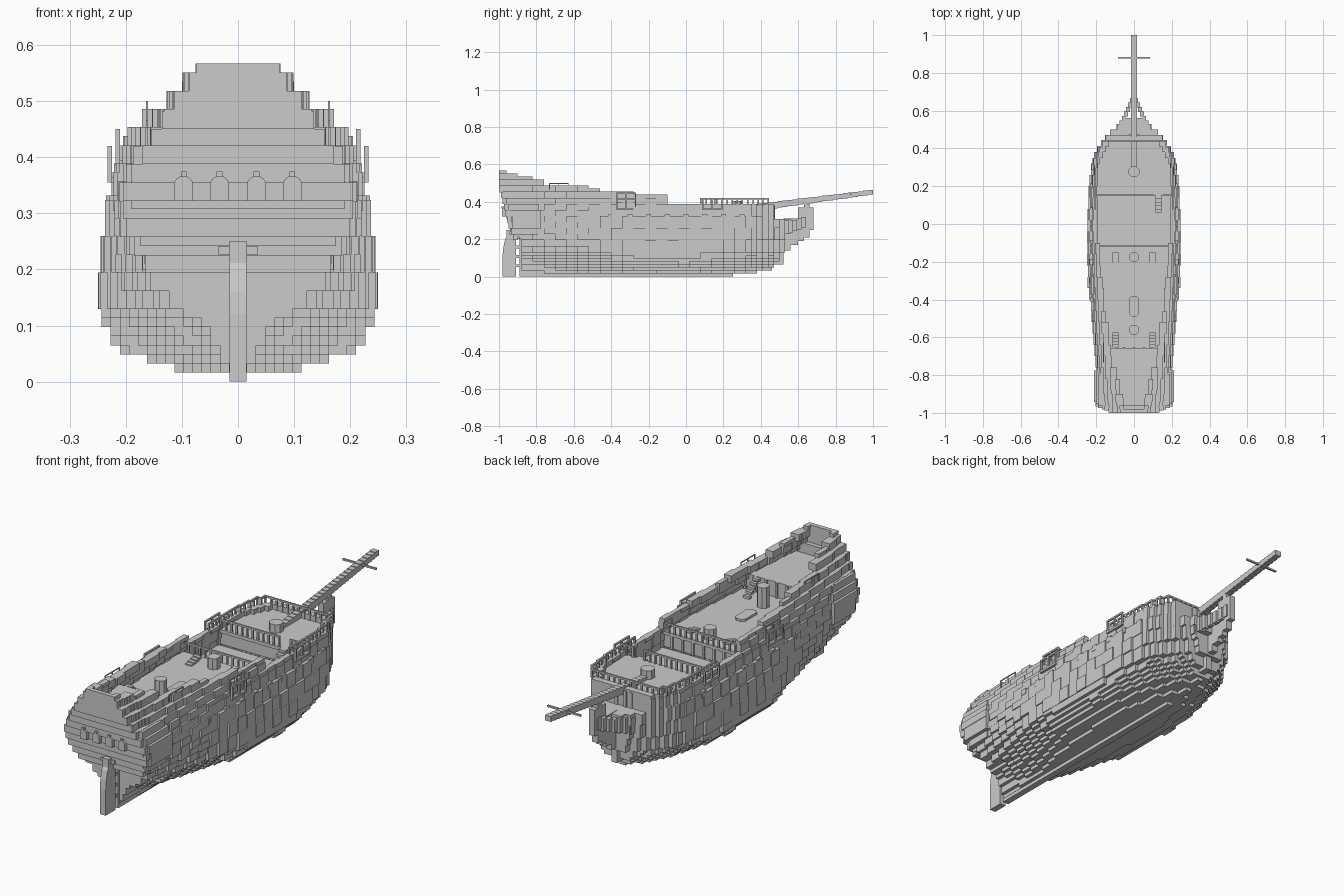
import bpy, bmesh, math

if "Cube" in bpy.data.objects:
    bpy.data.objects.remove(bpy.data.objects["Cube"])

# ---------- helpers ----------
def box(bm, x0, x1, y0, y1, z0, z1, mirror=False):
    for s in ((1, -1) if mirror else (1,)):
        a, b = sorted((x0 * s, x1 * s))
        v = [bm.verts.new((x, y, z)) for z in (z0, z1) for x, y in ((a, y0), (b, y0), (b, y1), (a, y1))]
        for f in ((3, 2, 1, 0), (4, 5, 6, 7), (0, 1, 5, 4), (1, 2, 6, 5), (2, 3, 7, 6), (3, 0, 4, 7)):
            bm.faces.new([v[i] for i in f])

def prism(bm, pts, depth):
    """Close a 3D outline and extrude it along the vector depth."""
    f = bm.faces.new([bm.verts.new(p) for p in pts])
    ext = bmesh.ops.extrude_face_region(bm, geom=[f])
    bmesh.ops.translate(bm, vec=depth, verts=[e for e in ext["geom"] if isinstance(e, bmesh.types.BMVert)])
    bmesh.ops.recalc_face_normals(bm, faces=bm.faces)

def finish(bm, name):
    me = bpy.data.meshes.new(name)
    bm.to_mesh(me)
    bm.free()
    ob = bpy.data.objects.new(name, me)
    bpy.context.collection.objects.link(ob)

def interp(pts, t):
    if t <= pts[0][0]:
        return pts[0][1]
    for (a, va), (b, vb) in zip(pts, pts[1:]):
        if t <= b:
            return va + (vb - va) * (t - a) / (b - a)
    return pts[-1][1]

# ---------- hull lines: half widths per station ----------
Z = (.02, .05, .1, .16, .22, .29, .36, .42, .48, .56)
LINES = (
    (-1.0, (.015, .015, .025, .11, .16, .19, .185, .162, .125, .07)),
    (-.78, (.02, .035, .075, .16, .185, .198, .19, .175, .145, .09)),
    (-.6, (.035, .08, .15, .198, .212, .214, .205, .19, .16, .13)),
    (-.3, (.085, .185, .235, .245, .242, .235, .222, .205, .18, .16)),
    (0, (.1, .2, .243, .247, .243, .233, .22, .208, .2, .2)),
    (.2, (.07, .165, .22, .236, .237, .232, .22, .21, .2, .2)),
    (.35, (.02, .11, .175, .205, .215, .218, .212, .2, .2, .2)),
    (.45, (.015, .045, .1, .135, .155, .16, .155, .15, .15, .15)),
    (.55, (.012, .015, .02, .03, .045, .055, .055, .05, .05, .05)))
STERN = ((0, -.87), (.2, -.88), (.22, -.92), (.29, -.945), (.36, -.965), (.45, -.985), (.5, -1.0))
BOW = ((.016, .22), (.03, .36), (.05, .45), (.1, .5), (.16, .53), (.3, .56), (.305, .46))
SHEER = ((-1, .567), (-.93, .55), (-.8, .515), (-.73, .488), (-.55, .478), (-.4, .455), (-.12, .437),
         (-.1, .382), (.5, .385))
Q = .0162

def half(y, z):
    return interp([(s, interp(list(zip(Z, ws)), z)) for s, ws in LINES], y)

def cell(y, z):
    """Stepped half width; the upper planks are grouped in taller strakes with a slight relief."""
    if z < Q or y < interp(STERN, z) or y > interp(BOW, z):
        return 0
    if z < .13:
        return max(.015, round(half(y, z) / Q) * Q)
    k = int(z / Q)
    step = 4 if abs(y) < .5 and z < .38 else 2
    strake = k // step
    relief = .004 * ((strake + int((y + 1.02) / .06)) % 2)
    return max(.015, half(y, (strake * step + step / 2) * Q) - .001 + relief)

ys = [-1 + .02 * i for i in range(6)] + [-.88 + .06 * i for i in range(20)] + [.32 + .03 * i for i in range(9)]
spans = [(a, b, (a + b) / 2) for a, b in zip(ys, ys[1:])]

# ---------- stepped planking ----------
bm = bmesh.new()
for i, (a, b, yc) in enumerate(spans):
    near = [spans[j][2] if 0 <= j < len(spans) else 9 for j in (i - 1, i + 1)]
    levels = int(round(interp(SHEER, yc) / Q))
    run = None
    for k in range(1, levels + 1):
        z = (k + .5) * Q
        w = cell(yc, z) if k < levels else -1
        around = [cell(yc, z - Q), cell(yc, z + Q)] + [cell(n, z) if n < 9 else 0 for n in near]
        inner = max(0, min(around + [w]) - .02)
        if run and abs(run[0] - w) > 1e-6:
            if run[0] > 0:
                box(bm, run[1], run[0], a, b, run[2], k * Q, True)
            run = None
        if run:
            run[1] = min(run[1], inner)
        else:
            run = [w, inner, k * Q]
finish(bm, "hull_planking")

# ---------- keel and stem knee ----------
bm = bmesh.new()
box(bm, -.015, .015, -.89, .25, 0, .03)
box(bm, -.015, .015, -.89, -.86, .03, .24)
for y0, y1, z0, z1 in ((.25, .38, .016, .05), (.36, .46, .032, .08), (.46, .52, .065, .3), (.52, .56, .14, .31),
                       (.56, .6, .17, .31), (.6, .63, .19, .37), (.63, .66, .21, .388), (.66, .683, .25, .37)):
    box(bm, -.015, .015, y0, y1, z0, z1)
finish(bm, "keel_and_stem")

# ---------- beakhead rails and columns ----------
bm = bmesh.new()
for i in range(9):
    t = i / 8
    y, x = .45 + .19 * t, .125 - .105 * t ** .8
    box(bm, x - .02, x, y, y + .026, .2 + .07 * t, .3 + .07 * max(0, t - .6), True)
for i in range(5):
    x = .015 + i * .028
    box(bm, x, x + .014, .455, .475 - .003 * i, .28, .38, True)
finish(bm, "beakhead")

# ---------- decks and bulkheads ----------
POOP, QUARTER, WAIST, FORE = .44, .37, .295, .366
bm = bmesh.new()
for y0, y1, z in ((-.97, -.66, POOP), (-.66, -.12, QUARTER), (-.12, .15, WAIST), (.15, .46, FORE), (.46, .56, .275)):
    for a, b, yc in spans:
        a, b = max(a, y0), min(b, y1)
        if b > a:
            w = half((a + b) / 2, z) - .012
            box(bm, -w, w, a, b, z - .015, z)
for y, z0, z1 in ((-.66, QUARTER, POOP), (-.13, WAIST, QUARTER), (.17, WAIST, FORE)):
    w = half(y, z1) - .015
    box(bm, -w, w, y - .01, y, z0, z1)
    for i in range(7):
        box(bm, -.164 + i * .053, -.154 + i * .053, y, y + .008, z0, z1)
finish(bm, "decks")

# ---------- railings ----------
def rail(bm, p, q, z0, z1, n, r=.004):
    for i in range(n + 1):
        x, y = (p[k] + (q[k] - p[k]) * i / n for k in (0, 1))
        box(bm, x - r, x + r, y - r, y + r, z0, z1)
    box(bm, min(p[0], q[0]) - r, max(p[0], q[0]) + r, min(p[1], q[1]) - r, max(p[1], q[1]) + r, z1 - 2 * r, z1)

bm = bmesh.new()
for s in (1, -1):
    edge = ((.205, .08), (.205, .22), (.198, .3), (.19, .36), (.17, .41), (.14, .44))
    for (x0, y0), (x1, y1) in zip(edge, edge[1:]):
        rail(bm, (s * x0, y0), (s * x0, y1), .38, .42, max(1, round((y1 - y0) / .03)))
        if x1 != x0:
            rail(bm, (s * x1, y1), (s * x0, y1), .38, .42, 1)
rail(bm, (-.14, .44), (.14, .44), FORE, .42, 10)
finish(bm, "forecastle_rail")
bm = bmesh.new()
rail(bm, (-.195, .155), (.1, .155), FORE, .415, 11)
rail(bm, (.16, .155), (.195, .155), FORE, .415, 1)
rail(bm, (-.195, -.118), (.195, -.118), QUARTER, .415, 14)
finish(bm, "deck_break_rails")

# ---------- boarding frames on the sides ----------
bm = bmesh.new()
for x, y0, y1, z0, z1 in ((.214, -.37, -.27, .385, .45), (.229, .09, .19, .355, .42), (.229, -.37, -.27, .355, .42)):
    for s in (1, -1):
        rail(bm, (s * x, y0), (s * x, y1), z0, z1, 2)
    box(bm, x - .012, x + .004, y0, y1, z0, z0 + .01, True)
for s in (1, -1):
    rail(bm, (s * .162, -.73), (s * .162, -.63), .465, .5, 2, .002)
finish(bm, "side_frames")

# ---------- gun port lids ----------
bm = bmesh.new()
for i in range(9):
    y = -.5 + .1 * i
    x = half(y, .32)
    box(bm, x - .02, x + .006, y - .014, y + .014, .305, .332, True)
finish(bm, "port_lids")

# ---------- stern galleries ----------
bm = bmesh.new()
for z0, z1, x, d in ((.2, .226, .17, .03), (.226, .258, .193, .015), (.258, .32, .21, 0), (.32, .355, .212, 0),
                     (.355, .388, .2, .01), (.388, .42, .187, .02)):
    back = interp(STERN, (z0 + z1) / 2)
    box(bm, .12, x, back + .015, -.775 - d, z0, z1, True)
    box(bm, .12, x - .018, back + .003, -.755 - d, z0, z1, True)
finish(bm, "stern_galleries")

# ---------- transom: overlapping boards from counter to taffrail ----------
bm = bmesh.new()
for z0, z1, w in ((.195, .225, .165), (.225, .258, .185), (.258, .29, .2), (.29, .322, .205), (.322, .355, .205),
                  (.355, .388, .19), (.388, .42, .17), (.42, .45, .155), (.45, .482, .135)):
    y = interp(STERN, z1) - .003
    box(bm, -w, w, y, y + .025, z0, z1)
finish(bm, "transom_boards")

# ---------- arched stern windows ----------
bm = bmesh.new()
for x in (-.097, -.033, .033, .097):
    arc = [(x + .017 * math.cos(math.pi * k / 8), -.984, .35 + .017 * math.sin(math.pi * k / 8)) for k in range(9)]
    prism(bm, [(x + .017, -.984, .322)] + arc + [(x - .017, -.984, .322)], (0, .03, 0))
    box(bm, x - .005, x + .005, -.987, -.96, .365, .375)
finish(bm, "stern_windows")

# ---------- rudder ----------
bm = bmesh.new()
prism(bm, [(-.015, y, z) for y, z in ((-.98, 0), (-.91, 0), (-.91, .2), (-.918, .215), (-.935, .225), (-.955, .22),
                                      (-.967, .2), (-.976, .16), (-.98, .12))], (.03, 0, 0))
for z in (.05, .1, .15):
    box(bm, -.008, .008, -.915, -.88, z, z + .015)
box(bm, -.016, .016, -.96, -.9, .21, .25)
box(bm, -.035, .035, -.945, -.9, .226, .242)
finish(bm, "rudder")

# ---------- bowsprit with cross yard ----------
bm = bmesh.new()
n = 26
for i in range(n):
    y0, y1 = .3 + .7 * i / n, .3 + .7 * (i + 1) / n
    zc, r = .361 + .132 * (y0 - .3), .019 - .007 * i / n
    box(bm, -.015, .015, y0, y1, zc - r, zc + r)
box(bm, -.085, .085, .877, .885, .436, .444)
finish(bm, "bowsprit")

# ---------- mast stubs, hatch ----------
bm = bmesh.new()
for y0, y1, z0, z1, r in ((-.585, -.535, .36, .465, .025), (-.2, -.15, .36, .42, .025),
                          (.25, .305, .356, .405, .028), (-.49, -.38, .36, .38, .026)):
    c = r * .45
    corner = ((-c, y0), (c, y0), (r, y0 + r - c), (r, y1 - r + c), (c, y1), (-c, y1), (-r, y1 - r + c), (-r, y0 + r - c))
    prism(bm, [(x, y, z0) for x, y in corner], (0, 0, z1 - z0))
finish(bm, "mast_stubs_and_hatch")

# ---------- stairs ----------
bm = bmesh.new()
for x, y0, y1, z0, z1 in ((.097, -.575, -.655, QUARTER, POOP), (-.097, -.575, -.655, QUARTER, POOP),
                          (.097, -.24, -.15, .365, .39), (-.097, -.24, -.15, .365, .39), (.13, .06, .15, WAIST, FORE)):
    d = (y1 - y0) / 5
    for i in range(5):
        y, z = y0 + d * i, z0 + (z1 - z0) * (i + 1) / 5
        box(bm, x - .016, x + .016, min(y, y + d), max(y, y + d), z - .012, z)
finish(bm, "stairs")
